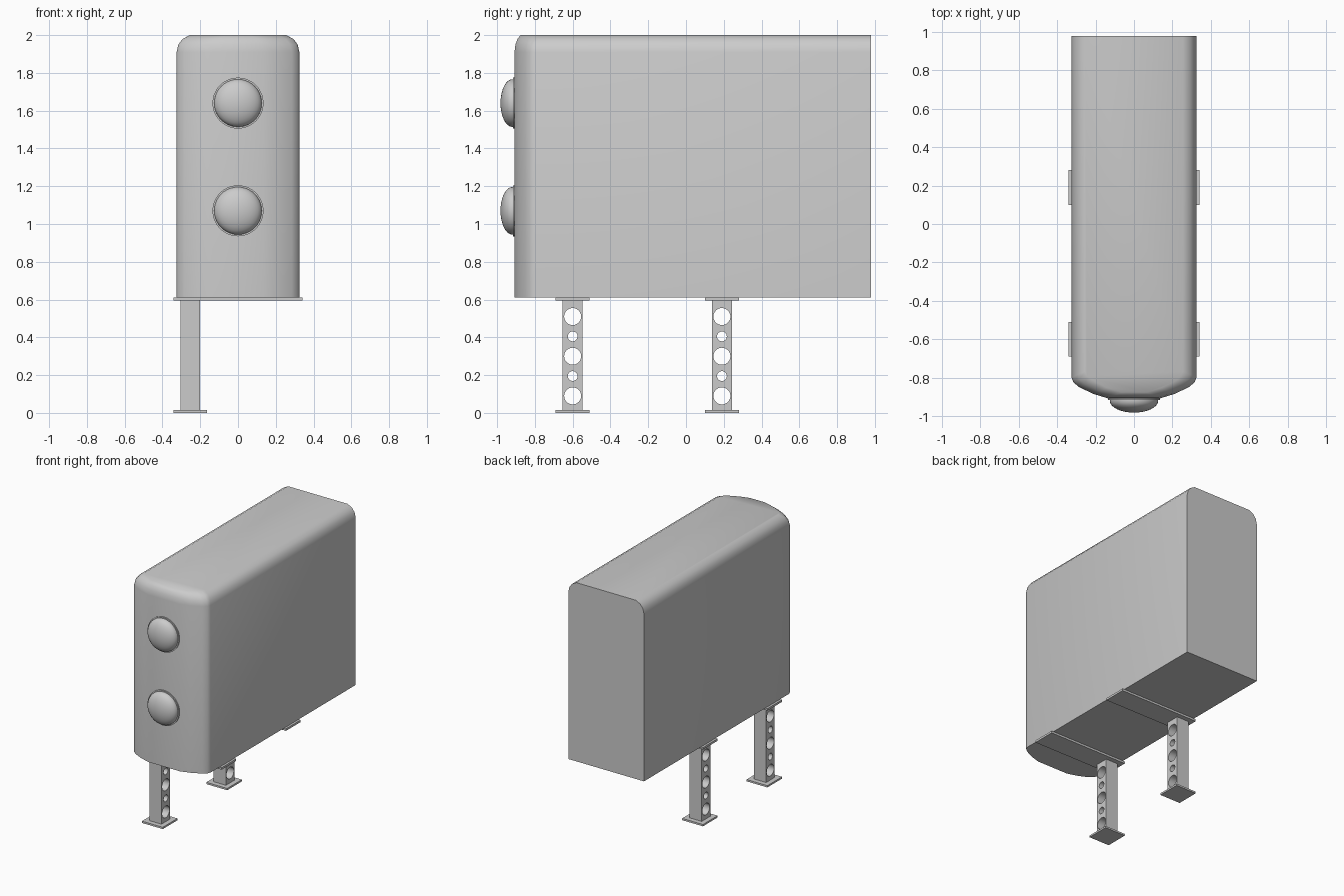
import bpy, bmesh, math
from mathutils import Matrix

if "Cube" in bpy.data.objects:
    bpy.data.objects.remove(bpy.data.objects["Cube"])


def finish(name, bm, angle=40):
    bmesh.ops.remove_doubles(bm, verts=bm.verts, dist=1e-5)
    bmesh.ops.recalc_face_normals(bm, faces=bm.faces)
    me = bpy.data.meshes.new(name)
    bm.to_mesh(me)
    bm.free()
    ob = bpy.data.objects.new(name, me)
    bpy.context.collection.objects.link(ob)
    bpy.ops.object.select_all(action='DESELECT')
    ob.select_set(True)
    bpy.context.view_layer.objects.active = ob
    bpy.ops.object.shade_smooth_by_angle(angle=math.radians(angle))
    return ob


def box(name, x0, x1, y0, y1, z0, z1):
    bm = bmesh.new()
    bmesh.ops.create_cube(bm, size=1, matrix=Matrix.Translation(
        ((x0 + x1) / 2, (y0 + y1) / 2, (z0 + z1) / 2))
        @ Matrix.Diagonal((x1 - x0, y1 - y0, z1 - z0, 1)))
    return finish(name, bm)


# Housing: plan outline lofted upward, pulled in at the rounded top
def outline(w, dy):
    half = [(w, 0.98), (w, -0.80 + dy), (w - 0.01, -0.825 + dy),
            (w - 0.04, -0.85 + dy), (w - 0.115, -0.885 + dy),
            (w - 0.19, -0.908 + dy)]
    return half + [(-x, y) for x, y in reversed(half)]


bm = bmesh.new()
rings = []
for z, w, dy in [(0.612, 0.325, 0), (1.91, 0.325, 0), (1.95, 0.316, 0.005),
                 (1.98, 0.293, 0.016), (2.0, 0.255, 0.032)]:
    rings.append([bm.verts.new((x, y, z)) for x, y in outline(w, dy)])
n = len(rings[0])
for a, b in zip(rings, rings[1:]):
    for i in range(n - 1):
        bm.faces.new((a[i], a[(i + 1) % n], b[(i + 1) % n], b[i]))
bm.faces.new(rings[0])
bm.faces.new(rings[-1])
# Flat back panel
bm.faces.new([r[0] for r in rings] + [r[-1] for r in reversed(rings)])
finish("housing", bm)


# Domed lenses with a thin rim, turned around the y axis
def lens(name, z):
    prof = [(0.135, -0.89), (0.135, -0.917), (0.126, -0.917)]
    for i in range(9):
        t = math.pi / 2 * i / 8
        prof.append((0.126 * math.cos(t), -0.92 - 0.062 * math.sin(t)))
    bm = bmesh.new()
    vs = [bm.verts.new((r, y, 0)) for r, y in prof]
    es = [bm.edges.new(p) for p in zip(vs, vs[1:])]
    bmesh.ops.spin(bm, geom=vs + es, cent=(0, 0, 0), axis=(0, 1, 0),
                   angle=2 * math.pi, steps=40)
    bmesh.ops.translate(bm, verts=bm.verts, vec=(0, 0, z))
    finish(name, bm)


lens("upper_lens", 1.64)
lens("lower_lens", 1.07)


# Post: filled outline with round holes, extruded across x
def post(name, yc):
    cu = bpy.data.curves.new(name, 'CURVE')
    cu.dimensions = '2D'
    cu.fill_mode = 'BOTH'
    cu.extrude = 0.0525
    loops = [[(-0.0525, 0.012), (0.0525, 0.012), (0.0525, 0.6), (-0.0525, 0.6)]]
    for i in range(5):
        r = 0.026 if i % 2 else 0.045
        loops.append([(r * math.cos(k * math.pi / 16),
                       0.09 + 0.105 * i + r * math.sin(k * math.pi / 16))
                      for k in range(32)])
    for loop in loops:
        s = cu.splines.new('POLY')
        s.points.add(len(loop) - 1)
        for p, (u, v) in zip(s.points, loop):
            p.co = (u, v, 0, 1)
        s.use_cyclic_u = True
    tmp = bpy.data.objects.new(name + "_outline", cu)
    bpy.context.collection.objects.link(tmp)
    me = bpy.data.meshes.new_from_object(tmp)
    bm = bmesh.new()
    bm.from_mesh(me)
    bpy.data.objects.remove(tmp)
    bpy.data.meshes.remove(me)
    # local x, y, z become world y, z, x
    bm.transform(Matrix(((0, 0, 1, -0.2525), (1, 0, 0, yc),
                         (0, 1, 0, 0), (0, 0, 0, 1))))
    finish(name, bm)


# Two supports on the left side: cross plate, post and foot
for side, yc in (("front", -0.60), ("back", 0.19)):
    box(side + "_cross_plate", -0.342, 0.342, yc - 0.09, yc + 0.09, 0.596, 0.612)
    post(side + "_post", yc)
    box(side + "_foot", -0.342, -0.163, yc - 0.09, yc + 0.09, 0, 0.014)
